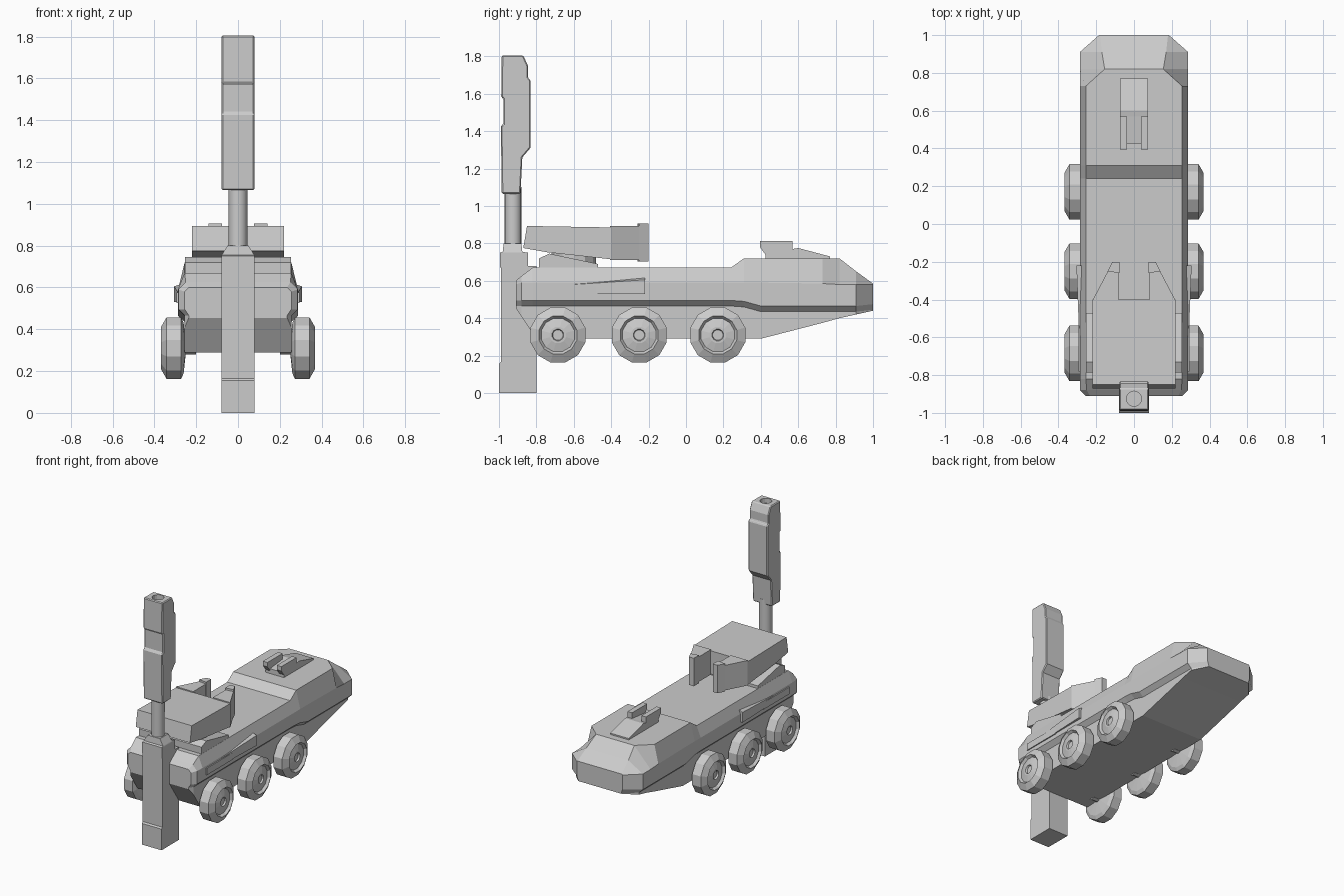
import bpy, bmesh
from math import cos, sin, pi, radians


def loft(name, rings, bevel=0.0, mirror=False):
    """Skin a list of equal-length vertex rings and cap both ends."""
    bm = bmesh.new()
    vs = [[bm.verts.new(p) for p in r] for r in rings]
    n = len(vs[0])
    for a, b in zip(vs, vs[1:]):
        for i in range(n):
            j = (i + 1) % n
            bm.faces.new((a[i], a[j], b[j], b[i]))
    bm.faces.new(vs[0])
    bm.faces.new(vs[-1])
    bmesh.ops.recalc_face_normals(bm, faces=bm.faces)
    me = bpy.data.meshes.new(name)
    bm.to_mesh(me)
    bm.free()
    ob = bpy.data.objects.new(name, me)
    bpy.context.collection.objects.link(ob)
    if bevel:
        m = ob.modifiers.new("bevel", 'BEVEL')
        m.width, m.segments, m.limit_method = bevel, 1, 'ANGLE'
        m.angle_limit = radians(50)
    if mirror:
        m = ob.modifiers.new("mirror", 'MIRROR')
        m.use_axis[0] = True
        m.use_mirror_merge = False
    return ob


def side_prism(name, profile, x0, x1, **kw):
    """Side profile of (y, z) points extruded along x."""
    return loft(name, [[(x, y, z) for y, z in profile] for x in (x0, x1)], **kw)


def plan_prism(name, plan, z0, z1, **kw):
    """Plan outline of (x, y) points extruded along z."""
    return loft(name, [[(x, y, z) for x, y in plan] for z in (z0, z1)], **kw)


def rect(hx, y0, y1, z):
    return [(-hx, y0, z), (hx, y0, z), (hx, y1, z), (-hx, y1, z)]


def circle(r, y, z, n):
    return [(r * cos(2 * pi * i / n), y + r * sin(2 * pi * i / n), z) for i in range(n)]


# Hull: cross-sections along y
# y, lower half width, bottom z, ledge z, belt half width, belt top z, deck half width, deck z
sections = [
    (-0.91, 0.235, 0.455, 0.465, 0.255, 0.58, 0.235, 0.60),
    (-0.88, 0.255, 0.41, 0.465, 0.285, 0.59, 0.250, 0.625),
    (-0.82, 0.255, 0.32, 0.465, 0.287, 0.59, 0.255, 0.67),
    (-0.80, 0.255, 0.29, 0.465, 0.287, 0.59, 0.255, 0.67),
    (0.24, 0.255, 0.29, 0.465, 0.287, 0.59, 0.255, 0.67),
    (0.31, 0.255, 0.29, 0.46, 0.287, 0.59, 0.255, 0.72),
    (0.40, 0.255, 0.29, 0.435, 0.287, 0.59, 0.255, 0.72),
    (0.73, 0.255, 0.375, 0.435, 0.287, 0.585, 0.255, 0.72),
    (0.82, 0.255, 0.40, 0.435, 0.287, 0.58, 0.155, 0.72),
    (0.91, 0.255, 0.42, 0.435, 0.287, 0.58, 0.170, 0.65),
    (1.00, 0.175, 0.44, 0.445, 0.185, 0.58, 0.180, 0.585),
]
rings = []
for y, xb, zb, zl, xw, zh, xt, zt in sections:
    half = [(xb, zb), (xb, zl), (xw, zl + 0.03), (xw, zh), (xt, zt)]
    rings.append([(x, y, z) for x, z in half] + [(-x, y, z) for x, z in reversed(half)])
loft("hull", rings)

# Side armour panels, thickest at the front end
outer = [(0.305, -0.22, 0.53), (0.305, -0.22, 0.605), (0.290, -0.60, 0.58), (0.290, -0.60, 0.53)]
inner = [(0.25, y, z) for _, y, z in outer]
inner[1], inner[2] = (0.25, -0.22, 0.625), (0.25, -0.60, 0.59)
loft("side_panel", [inner, outer], mirror=True)
side_prism("rear_side_plate", [(-0.78, 0.525), (-0.48, 0.525), (-0.48, 0.575), (-0.78, 0.575)],
           0.27, 0.295, mirror=True)

# Wheels: revolved (x, radius) profile, six copies
wheel_profile = [(0.25, 0.03), (0.26, 0.125), (0.272, 0.152), (0.342, 0.152), (0.368, 0.105),
                 (0.35, 0.092), (0.362, 0.045), (0.362, 0.032), (0.35, 0.028), (0.35, 0.012)]
SIDES = 12
for k, wy in enumerate((-0.685, -0.25, 0.17)):
    wr = [[(x, wy + r * cos(2 * pi * (i + 0.5) / SIDES), 0.31 + r * sin(2 * pi * (i + 0.5) / SIDES))
           for i in range(SIDES)] for x, r in wheel_profile]
    loft(f"wheel_{k + 1}", wr, mirror=True)
    axle = [[(x, wy + 0.03 * cos(pi * i / 4), 0.31 + 0.03 * sin(pi * i / 4)) for i in range(8)]
            for x in (0.2, 0.27)]
    loft(f"axle_{k + 1}", axle, mirror=True)

# Turret: base wedge, neck, body and cheeks
side_prism("turret_base", [(-0.785, 0.65), (-0.785, 0.72), (-0.73, 0.745), (-0.47, 0.69), (-0.47, 0.65)],
           -0.254, 0.254)
loft("turret_neck", [circle(0.12, -0.60, 0.66, 12), circle(0.12, -0.60, 0.76, 12)])
side_prism("turret_body", [(-0.87, 0.775), (-0.85, 0.893), (-0.40, 0.885), (-0.40, 0.715),
                           (-0.74, 0.752)], -0.22, 0.22)
plan_prism("turret_cheek", [(0.08, -0.205), (0.115, -0.205), (0.22, -0.405), (0.08, -0.405)],
           0.71, 0.893, mirror=True)
plan_prism("cheek_lip", [(0.077, -0.20), (0.115, -0.20), (0.14, -0.25), (0.077, -0.26)],
           0.702, 0.907, mirror=True)

# Sensor mount on the front deck
side_prism("deck_mount", [(0.425, 0.70), (0.425, 0.755), (0.57, 0.77), (0.60, 0.775), (0.77, 0.73),
                          (0.77, 0.70)], -0.075, 0.075)
side_prism("mount_rail", [(0.425, 0.74), (0.395, 0.78), (0.395, 0.812), (0.57, 0.812), (0.57, 0.74)],
           0.038, 0.075, mirror=True)

# Tail column with stepped cap
side_prism("tail_column", [(-1.0, 0), (-1.0, 0.155), (-0.99, 0.165), (-0.99, 0.68), (-0.80, 0.68),
                           (-0.80, 0)], -0.08, 0.08)
loft("column_cap", [rect(0.08, -0.995, -0.845, 0.67), rect(0.08, -0.995, -0.845, 0.75),
                    rect(0.078, -0.98, -0.875, 0.755), rect(0.05, -0.975, -0.88, 0.80)])

# Mast pole and upper head
pole = loft("mast_pole", [circle(0.045, -0.925, 0.78, 16), circle(0.045, -0.925, 1.10, 16)])
head = side_prism("mast_head", [(-0.985, 1.065), (-0.99, 1.43), (-0.977, 1.435), (-0.977, 1.575),
                                (-0.988, 1.58), (-0.985, 1.805), (-0.87, 1.805), (-0.845, 1.75),
                                (-0.845, 1.685), (-0.832, 1.675), (-0.832, 1.31), (-0.875, 1.26),
                                (-0.885, 1.065)], -0.078, 0.078, bevel=0.01)

# Round socket in the top of the head
cutter = loft("socket_cutter", [circle(0.04, -0.925, 1.77, 16), circle(0.04, -0.925, 1.85, 16)])
cutter.hide_render = True
cutter.hide_set(True)
cut = head.modifiers.new("socket", 'BOOLEAN')
cut.operation, cut.object, cut.solver = 'DIFFERENCE', cutter, 'EXACT'

# Smooth only the round pole
bpy.context.view_layer.objects.active = pole
pole.select_set(True)
bpy.ops.object.shade_smooth_by_angle(angle=radians(40))
